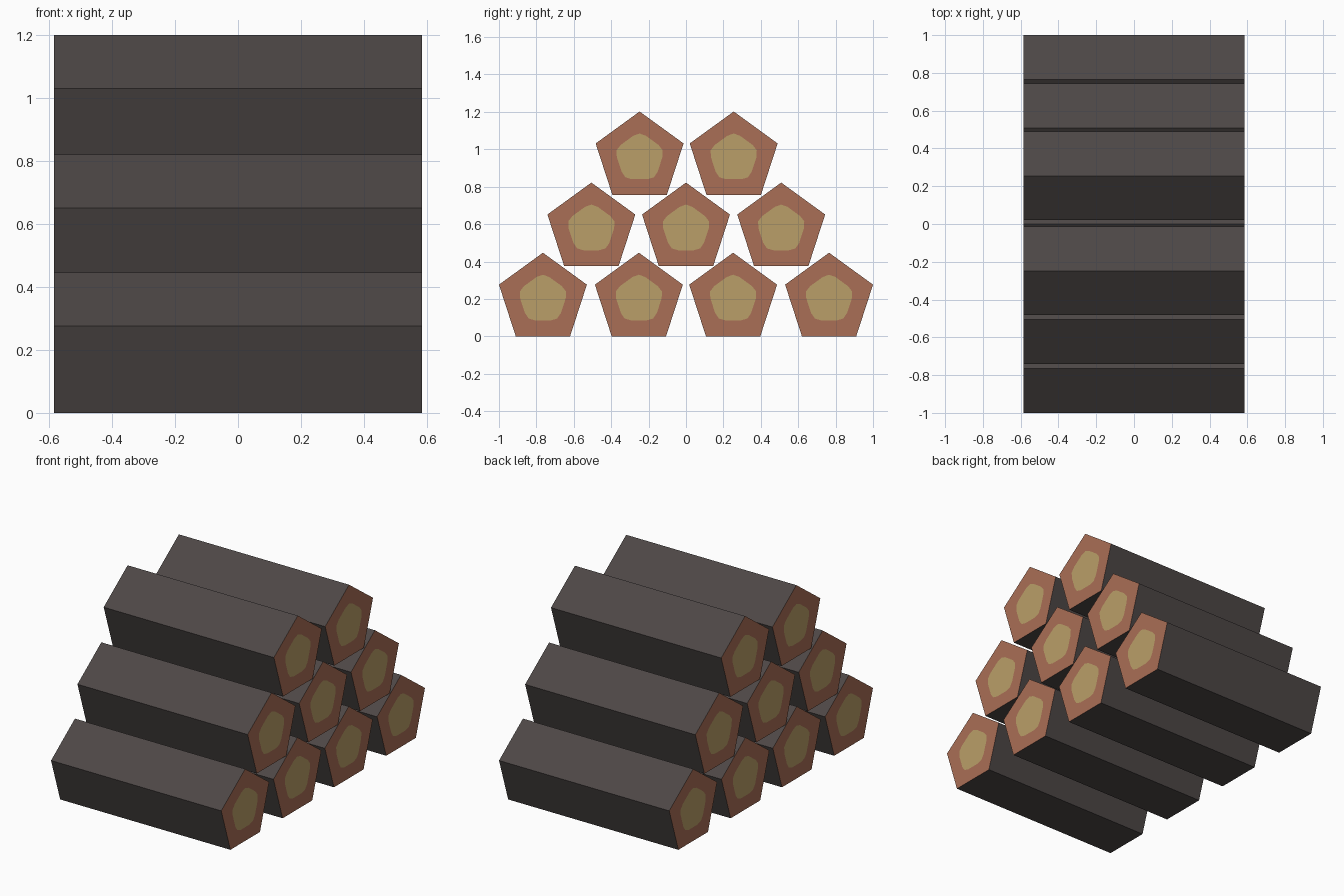
import bpy, bmesh, math
from mathutils import Vector

if "Cube" in bpy.data.objects:
    bpy.data.objects.remove(bpy.data.objects["Cube"])

HALF = 0.585      # half log length
R = 0.247         # log radius (corner)
R_CORE = 0.142    # heartwood radius before rounding
TRIM = 0.042      # corner rounding of the heartwood


def material(name, rgb):
    lin = [((c / 255 + 0.055) / 1.055) ** 2.4 for c in rgb]
    m = bpy.data.materials.new(name)
    m.diffuse_color = (*lin, 1)
    m.use_nodes = True
    m.node_tree.nodes["Principled BSDF"].inputs["Base Color"].default_value = m.diffuse_color
    return m


MATS = [material("dark_bark", (77, 71, 70)),
        material("red_sapwood", (170, 110, 86)),
        material("tan_heartwood", (186, 159, 104))]


def pentagon(r):
    return [Vector((r * math.cos(a), r * math.sin(a)))
            for a in (math.pi / 2 + i * math.tau / 5 for i in range(5))]


def rounded_corners():
    # three points for each corner of the heartwood
    p = pentagon(R_CORE)
    out = []
    for i, c in enumerate(p):
        a = c + (p[i - 1] - c).normalized() * TRIM
        b = c + (p[(i + 1) % 5] - c).normalized() * TRIM
        out.append([a, a * 0.25 + c * 0.5 + b * 0.25, b])
    return out


def log_mesh():
    bm = bmesh.new()

    def face(verts, mat):
        bm.faces.new(verts).material_index = mat

    rings = []
    for x in (-HALF, HALF):
        outer = [bm.verts.new((x, *p)) for p in pentagon(R)]
        core = [[bm.verts.new((x, *p)) for p in c] for c in rounded_corners()]
        # sapwood border and heartwood centre of the cut end
        for i in range(5):
            j = (i + 1) % 5
            face([outer[i], outer[j], core[j][0], core[i][2]], 1)
            face([outer[i], core[i][1], core[i][0]], 1)
            face([outer[i], core[i][2], core[i][1]], 1)
        face([v for c in core for v in c], 2)
        rings.append(outer)
    # bark sides
    for i in range(5):
        j = (i + 1) % 5
        face([rings[0][i], rings[0][j], rings[1][j], rings[1][i]], 0)
    bmesh.ops.recalc_face_normals(bm, faces=bm.faces)
    me = bpy.data.meshes.new("log")
    bm.to_mesh(me)
    bm.free()
    for m in MATS:
        me.materials.append(m)
    return me


# stacked rows: name, base height, log positions along y
mesh = log_mesh()
ROWS = [("bottom_log", 0.0, (-0.765, -0.252, 0.252, 0.765)),
        ("middle_log", 0.375, (-0.506, 0.0, 0.509)),
        ("top_log", 0.755, (-0.248, 0.255))]
for name, base, ys in ROWS:
    for k, y in enumerate(ys):
        ob = bpy.data.objects.new(f"{name}_{k + 1}", mesh)
        ob.location = (0, y, base + R * math.cos(math.pi / 5))
        bpy.context.collection.objects.link(ob)
